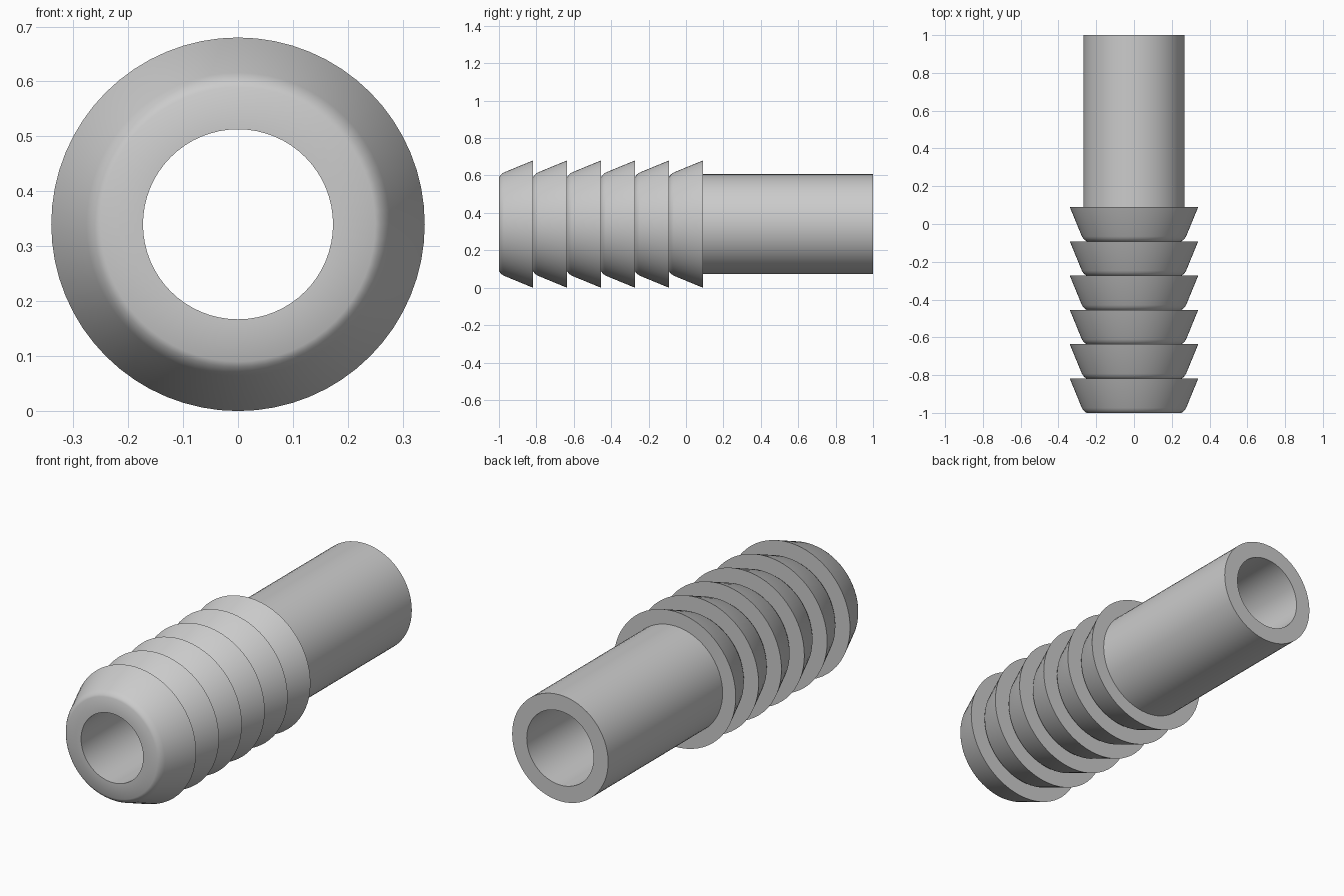
import bpy, bmesh, math

if "Cube" in bpy.data.objects:
    bpy.data.objects.remove(bpy.data.objects["Cube"])

SIDES = 64
R_OUT, R_ROOT, R_PIPE = 0.34, 0.25, 0.267
PITCH, BARBS = 0.1817, 6

# Closed half-section as (radius, y): barbs, plain pipe, then the bore
profile = []
for i in range(BARBS):
    y = -1 + i * PITCH
    profile += [(R_ROOT, y), (0.26, y + 0.006), (0.268, y + 0.014),
                (0.276, y + 0.026), (R_OUT, y + PITCH)]
    if i < BARBS - 1:
        profile.append((R_ROOT, y + PITCH))
# remove repeated root points between neighbouring barbs
profile = [p for i, p in enumerate(profile) if i == 0 or p != profile[i - 1]]
profile += [(R_PIPE, -1 + BARBS * PITCH), (R_PIPE, 1.0), (0.186, 1.0), (0.173, -1.0)]

# Revolve the section around the y axis
bm = bmesh.new()
rings = []
for s in range(SIDES):
    a = 2 * math.pi * s / SIDES
    rings.append([bm.verts.new((r * math.sin(a), y, R_OUT + r * math.cos(a)))
                  for r, y in profile])
n = len(profile)
for s in range(SIDES):
    p, q = rings[s], rings[(s + 1) % SIDES]
    for i in range(n):
        j = (i + 1) % n
        bm.faces.new((p[i], p[j], q[j], q[i]))
bmesh.ops.remove_doubles(bm, verts=bm.verts, dist=1e-5)
bmesh.ops.recalc_face_normals(bm, faces=bm.faces)
mesh = bpy.data.meshes.new("hose_barb")
bm.to_mesh(mesh)
bm.free()

barb = bpy.data.objects.new("hose_barb", mesh)
bpy.context.collection.objects.link(barb)
grey = bpy.data.materials.new("light grey")
grey.diffuse_color = (0.6, 0.6, 0.6, 1)
grey.use_nodes = True
grey.node_tree.nodes["Principled BSDF"].inputs["Base Color"].default_value = grey.diffuse_color
mesh.materials.append(grey)

# Smooth round walls, crisp barb edges
bpy.context.view_layer.objects.active = barb
barb.select_set(True)
bpy.ops.object.shade_smooth_by_angle(angle=math.radians(35))
